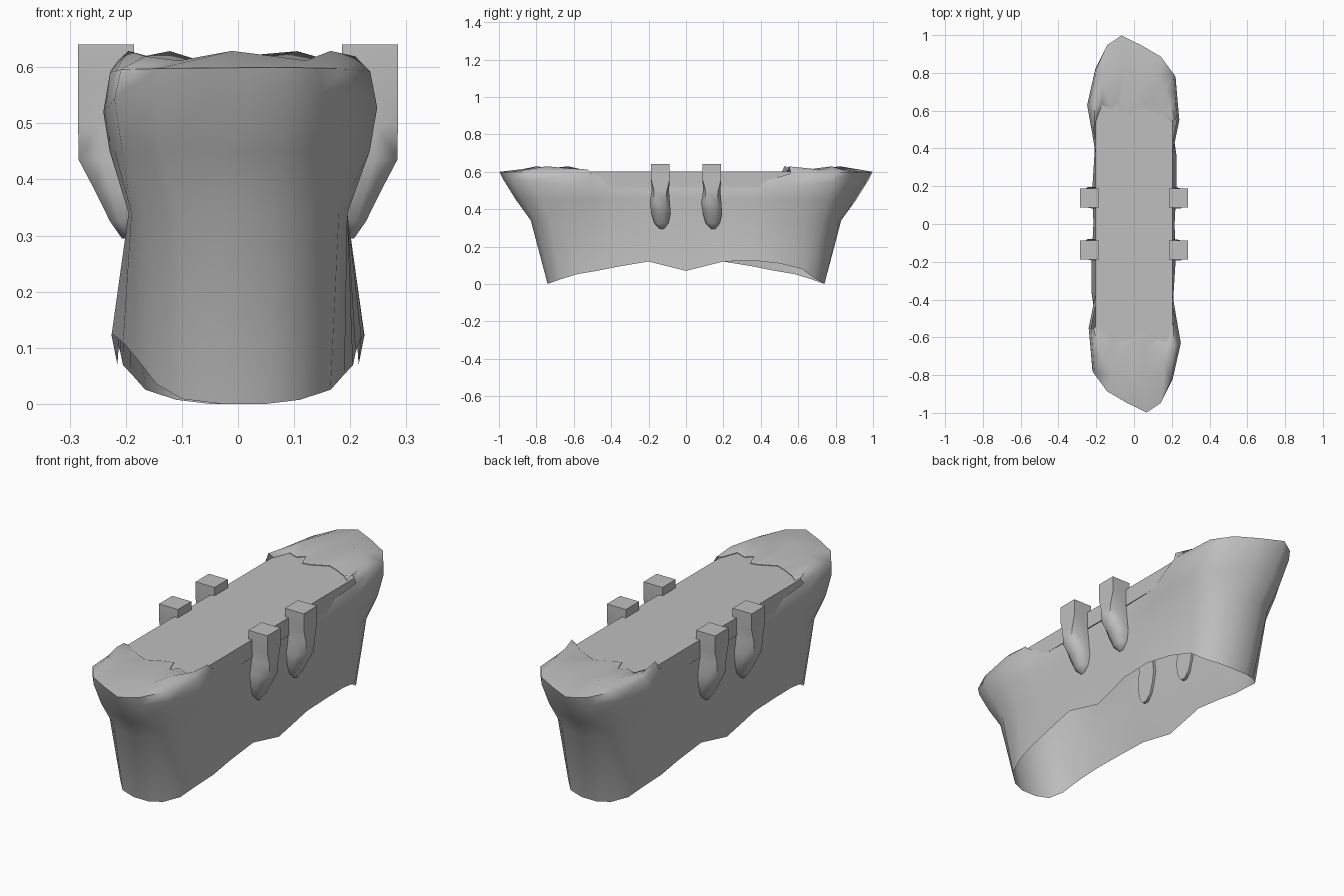
import bpy, bmesh, math
from mathutils import Vector

cube = bpy.data.objects.get("Cube")
if cube:
    bpy.data.objects.remove(cube, do_unlink=True)

stone = bpy.data.materials.new("grey stone")
stone.use_nodes = True
GREY = (0.52, 0.52, 0.52, 1)
stone.diffuse_color = GREY
stone.node_tree.nodes["Principled BSDF"].inputs["Base Color"].default_value = GREY


def finish(bm, name, angle):
    bmesh.ops.recalc_face_normals(bm, faces=bm.faces)
    mesh = bpy.data.meshes.new(name)
    bm.to_mesh(mesh)
    bm.free()
    mesh.materials.append(stone)
    obj = bpy.data.objects.new(name, mesh)
    bpy.context.collection.objects.link(obj)
    bpy.ops.object.select_all(action='DESELECT')
    obj.select_set(True)
    bpy.context.view_layer.objects.active = obj
    bpy.ops.object.shade_smooth_by_angle(angle=math.radians(angle))


def interp(table, t):
    for (a, p), (b, q) in zip(table, table[1:]):
        if t <= b:
            return p + (q - p) * max(0, t - a) / (b - a)
    return table[-1][1]


def bridge(bm, a, b):
    n = len(a)
    for i in range(n):
        j = (i + 1) % n
        bm.faces.new((a[i], a[j], b[j], b[i]))


# Half outlines of the rock; the other half is the same turned by 180 degrees
FOOT = [(.215, 0), (.225, .2), (.225, .36), (.205, .5), (.18, .62), (.145, .68),
        (.1, .725), (.03, .74), (-.05, .74), (-.11, .72), (-.165, .67),
        (-.19, .58), (-.205, .48), (-.21, .36), (-.22, .2)]
WAIST = [(.195, 0), (.195, .2), (.195, .38), (.195, .52), (.19, .64), (.165, .73),
         (.105, .785), (.03, .82), (-.06, .83), (-.13, .8), (-.18, .73),
         (-.195, .61), (-.195, .49), (-.195, .38), (-.195, .2)]
BULGE = [(.2, 0), (.2, .2), (.205, .38), (.24, .55), (.23, .66), (.22, .78),
         (.15, .87), (.04, .93), (-.07, .98), (-.15, .93), (-.205, .82),
         (-.248, .63), (-.225, .5), (-.205, .38), (-.2, .2)]
RAGGED = [(.195, .54), (.16, .57), (.1, .6), (.05, .62), (-.03, .58), (-.065, .575),
          (-.09, .64), (-.12, .61), (-.17, .63), (-.2, .55)]
ARCH = [(0, .07), (.2, .12), (.38, .09), (.5, .065), (.6, .05), (.67, .025), (.74, 0)]
HIGH_ARCH = [(0, .07), (.2, .12), (.28, .14), (.36, .125), (.5, .11), (.62, .08),
             (.68, .035), (.74, 0)]
EDGE = [(0, .515), (.5, .515), (.65, .53), (1, .565)]
RIM = [(0, .54), (.38, .54), (.5, .59), (1, .6)]


def ring(bm, half, height, sx=1, sy=1):
    verts = []
    for turn in (1, -1):
        for x, y in half:
            verts.append(bm.verts.new((x * sx * turn, y * sy * turn, height(x, y))))
    return verts


# Hollow rock shell, open below, with an arched lower edge
shoulder = [(a + (c - a) * .75, b + (d - b) * .53)
            for (a, b), (c, d) in zip(WAIST, BULGE)]
bm = bmesh.new()
foot = ring(bm, FOOT, lambda x, y: interp(HIGH_ARCH if x > 0 else ARCH, y))
waist = ring(bm, WAIST, lambda x, y: .34)
swell = ring(bm, shoulder, lambda x, y: .45)
bulge = ring(bm, BULGE, lambda x, y: interp(EDGE, y))
rim = ring(bm, BULGE, lambda x, y: interp(RIM, y), .95, 1.018)
for low, high in ((foot, waist), (waist, swell), (swell, bulge), (bulge, rim)):
    bridge(bm, low, high)

# Lumpy caps overlapping both deck ends
for start, turn in ((3, 1), (3 + len(BULGE), -1)):
    outer = rim[start:start + len(RAGGED)]
    crest, lip, base = [], [], []
    for i, (v, (x, y)) in enumerate(zip(outer, RAGGED)):
        inner = Vector((x * turn, y * turn, .603))
        p = v.co.lerp(inner, .4)
        p.z = .62 + .01 * math.sin(i * 2.1 + turn)
        crest.append(bm.verts.new(p))
        lip.append(bm.verts.new(inner))
        base.append(bm.verts.new((inner.x, inner.y, .58)))
    for a, b in ((outer, crest), (crest, lip), (lip, base)):
        for i in range(len(a) - 1):
            bm.faces.new((a[i], a[i + 1], b[i + 1], b[i]))
finish(bm, "rock_shell", 60)

# Flat deck slab with clipped corners
bm = bmesh.new()
plan = [(.205, .6), (.14, .67), (-.14, .67), (-.205, .6),
        (-.205, -.6), (-.14, -.67), (.14, -.67), (.205, -.6)]
levels = [[bm.verts.new((x, y, z)) for x, y in plan] for z in (.515, .6)]
bridge(bm, *levels)
for level in levels:
    bm.faces.new(level)
finish(bm, "deck", 30)

# Posts tapering into rock brackets: z, inner x, outer x, half width, corner fraction, y shift
POST = [(.64, .185, .285, .05, 1, 0), (.56, .185, .285, .05, 1, 0),
        (.5, .185, .285, .046, .75, 0), (.435, .185, .284, .054, .55, -.003),
        (.38, .185, .255, .052, .45, .003), (.325, .185, .228, .038, .45, .005),
        (.295, .185, .207, .012, .45, .008)]
for side, sx in (("left", 1), ("right", -1)):
    for place, y in (("back", .138), ("front", -.137)):
        bm = bmesh.new()
        rings = []
        for z, xi, xo, w, corner, dy in POST:
            c = y + dy * sx
            xm = xi + (xo - xi) * .6
            pts = [(xi, -w), (xm, -w), (xo, -w * corner), (xo, w * corner), (xm, w), (xi, w)]
            rings.append([bm.verts.new((px * sx, c + py, z)) for px, py in pts])
        for a, b in zip(rings, rings[1:]):
            bridge(bm, a, b)
        bm.faces.new(rings[0])
        bm.faces.new(rings[-1])
        finish(bm, f"{place}_{side}_post", 60)
